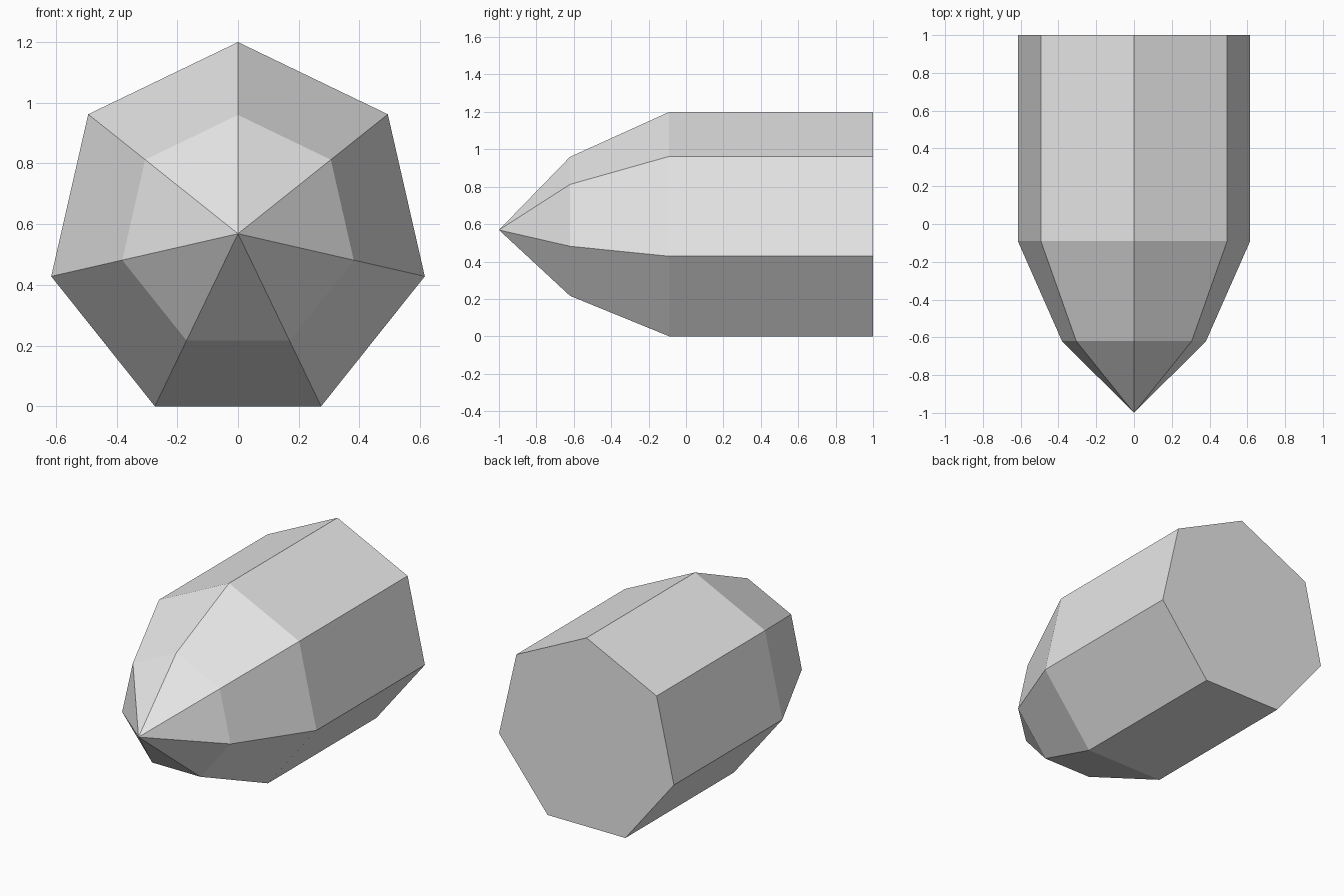
import bpy
import bmesh
from math import sin, cos, pi

cube = bpy.data.objects.get("Cube")
if cube:
    bpy.data.objects.remove(cube, do_unlink=True)

SIDES = 7
RADIUS = 0.631
CENTRE_Z = RADIUS * cos(pi / SIDES)  # lower flat side rests on the ground

# Plain grey material
grey = bpy.data.materials.new("light_grey")
grey.use_nodes = True
colour = (0.8, 0.8, 0.8, 1)
grey.diffuse_color = colour
grey.node_tree.nodes["Principled BSDF"].inputs["Base Color"].default_value = colour

bm = bmesh.new()


def ring(y, radius):
    """Heptagon across the y axis with one corner pointing up."""
    angles = [2 * pi * i / SIDES for i in range(SIDES)]
    return [bm.verts.new((radius * sin(a), y, CENTRE_Z + radius * cos(a))) for a in angles]


# Straight body and tapered shoulder
rings = [ring(1, RADIUS), ring(-0.09, RADIUS), ring(-0.62, 0.391)]
for a, b in zip(rings, rings[1:]):
    for i in range(SIDES):
        j = (i + 1) % SIDES
        bm.faces.new((a[i], a[j], b[j], b[i]))

# Flat back and pointed nose
bm.faces.new(rings[0])
tip = bm.verts.new((0, -1, CENTRE_Z))
for i in range(SIDES):
    bm.faces.new((rings[-1][i], rings[-1][(i + 1) % SIDES], tip))
bmesh.ops.recalc_face_normals(bm, faces=bm.faces)

mesh = bpy.data.meshes.new("pointed_body")
bm.to_mesh(mesh)
bm.free()
mesh.materials.append(grey)
body = bpy.data.objects.new("pointed_body", mesh)
bpy.context.collection.objects.link(body)
